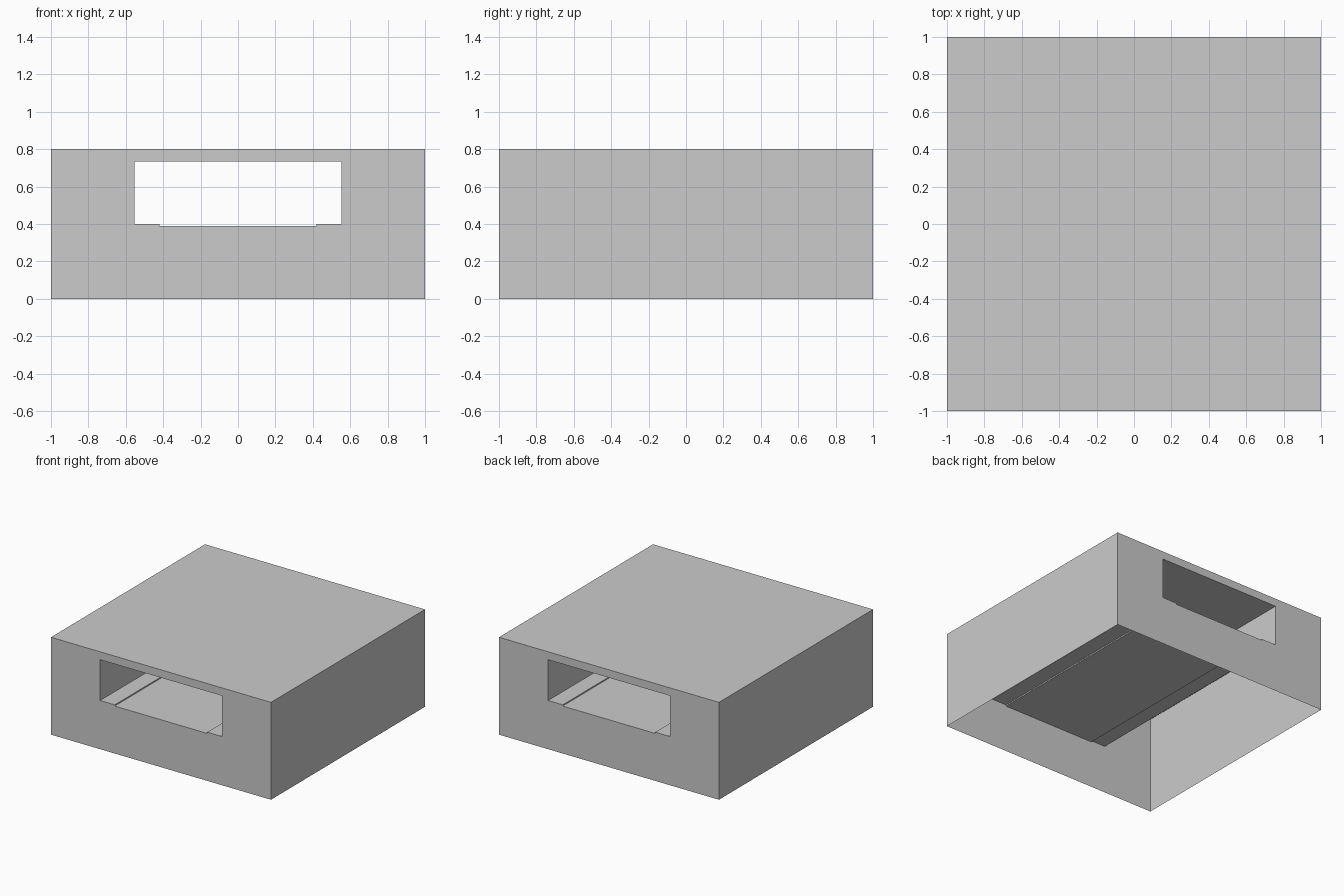
import bpy
import bmesh

if "Cube" in bpy.data.objects:
    bpy.data.objects.remove(bpy.data.objects["Cube"])

# Cross-sections in x, z: outer shell and the stepped tunnel (same winding)
OUTER = [(-1, 0), (1, 0), (1, 0.8), (-1, 0.8)]
TUNNEL = [(-0.553, 0.4), (-0.42, 0.4), (-0.42, 0.39), (0.42, 0.39),
          (0.42, 0.4), (0.553, 0.4), (0.553, 0.735), (-0.553, 0.735)]

bm = bmesh.new()


def ring(profile, y):
    return [bm.verts.new((x, y, z)) for x, z in profile]


outer_rings, tunnel_rings = [], []
for y in (-1, 1):
    o, t = ring(OUTER, y), ring(TUNNEL, y)
    outer_rings.append(o)
    tunnel_rings.append(t)
    # End wall framing the tunnel mouth: below, right, above, left
    end_faces = [[o[0], o[1]] + t[5::-1],
                 [o[1], o[2], t[6], t[5]],
                 [o[2], o[3], t[7], t[6]],
                 [o[3], o[0], t[0], t[7]]]
    for verts in end_faces:
        bm.faces.new(verts)


def skin(rings, skip=()):
    a, b = rings
    for i in range(len(a)):
        if i not in skip:
            j = (i + 1) % len(a)
            bm.faces.new((a[i], a[j], b[j], b[i]))


# Outer sides and roof, underside left open
skin(outer_rings, skip=(0,))
# Tunnel with a shallow recessed floor running front to back
skin(tunnel_rings)

bmesh.ops.recalc_face_normals(bm, faces=bm.faces)
mesh = bpy.data.meshes.new("tunnel_block")
bm.to_mesh(mesh)
bm.free()
bpy.context.collection.objects.link(bpy.data.objects.new("tunnel_block", mesh))
